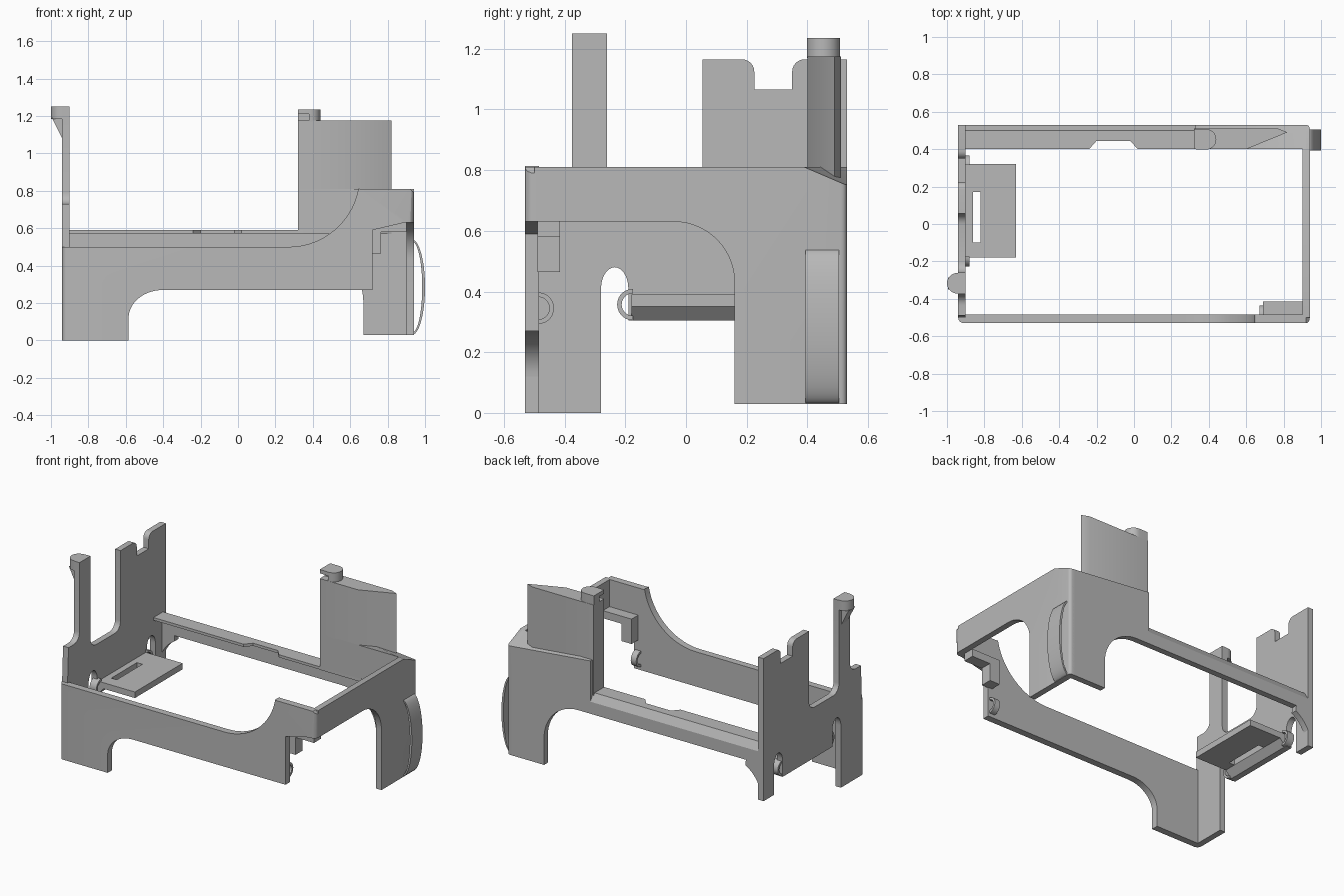
import bpy
import bmesh
from math import cos, sin, radians, pi
from mathutils import Vector

cube = bpy.data.objects.get("Cube")
if cube:
    bpy.data.objects.remove(cube, do_unlink=True)

GREY = (0.48, 0.48, 0.48, 1)
grey = bpy.data.materials.new("plain_grey")
grey.use_nodes = True
grey.diffuse_color = GREY
grey.node_tree.nodes["Principled BSDF"].inputs["Base Color"].default_value = GREY

parts = []


def arc(cu, cv, r, a0, a1, n=14, rv=None):
    """Points of an arc, angles in degrees."""
    rv = rv or r
    return [(cu + r * cos(radians(a0 + (a1 - a0) * i / n)),
             cv + rv * sin(radians(a0 + (a1 - a0) * i / n))) for i in range(n + 1)]


def prism(name, pts, axis, lo, hi, round_edge=None, radius=0.03, cut=None):
    """Extrude an outline along an axis, optionally round chosen edges or slice with a plane."""
    place = {"x": lambda u, v, w: (w, u, v),
             "y": lambda u, v, w: (u, w, v),
             "z": lambda u, v, w: (u, v, w)}[axis]
    bm = bmesh.new()
    rings = [[bm.verts.new(place(u, v, w)) for u, v in pts] for w in (lo, hi)]
    n = len(pts)
    for ring in rings:
        bm.faces.new(ring)
    for i in range(n):
        j = (i + 1) % n
        bm.faces.new((rings[0][i], rings[0][j], rings[1][j], rings[1][i]))
    bmesh.ops.recalc_face_normals(bm, faces=bm.faces)
    if round_edge:
        picked = [e for e in bm.edges if round_edge(e.verts[0].co, e.verts[1].co)]
        bmesh.ops.bevel(bm, geom=picked, offset=radius, segments=4,
                        profile=0.5, affect="EDGES")
    if cut:
        a, b, c = (Vector(p) for p in cut)
        normal = (b - a).cross(c - a)
        normal = normal if normal.z > 0 else -normal
        res = bmesh.ops.bisect_plane(bm, geom=bm.verts[:] + bm.edges[:] + bm.faces[:],
                                     plane_co=a, plane_no=normal, clear_outer=True)
        edges = [g for g in res["geom_cut"] if isinstance(g, bmesh.types.BMEdge)]
        bmesh.ops.holes_fill(bm, edges=edges, sides=0)
    bmesh.ops.recalc_face_normals(bm, faces=bm.faces)
    mesh = bpy.data.meshes.new(name)
    bm.to_mesh(mesh)
    bm.free()
    mesh.materials.append(grey)
    obj = bpy.data.objects.new(name, mesh)
    bpy.context.collection.objects.link(obj)
    parts.append(obj)
    return obj


def box(name, x0, x1, y0, y1, z0, z1):
    return prism(name, [(x0, y0), (x1, y0), (x1, y1), (x0, y1)], "z", z0, z1)


def upright_at(x, y):
    """Select vertical edges at one plan corner."""
    return lambda a, b: all(abs(p.x - x) < 0.001 and abs(p.y - y) < 0.001 for p in (a, b))


# Front wall: leg on one side, sweeping rise to the tall corner on the other
front = [(-0.94, 0), (-0.585, 0), (-0.585, 0.12)]
front += arc(-0.40, 0.12, 0.185, 180, 90, rv=0.15)
front += [(0.72, 0.27), (0.72, 0.59), (0.89, 0.63), (0.94, 0.63), (0.94, 0.79),
          (0.92, 0.81), (0.65, 0.81)]
front += arc(0.27, 0.88, 0.38, -10, -90) + [(-0.94, 0.50)]
prism("front_wall", front, "y", -0.53, -0.485,
      lambda a, b: upright_at(-0.94, -0.53)(a, b) or upright_at(0.94, -0.53)(a, b))

# Plane that slopes down the rear outer corner
corner_cut = [(0.94, 0.39, 0.81), (0.94, 0.53, 0.75), (0.33, 0.53, 0.81)]

# Right wall with quarter-round opening
right = [(-0.50, 0.81), (-0.50, 0.63)] + arc(-0.04, 0.43, 0.20, 90, 0)
right += [(0.16, 0.03), (0.53, 0.03), (0.53, 0.81)]
prism("right_wall", right, "x", 0.90, 0.94, upright_at(0.94, 0.53), 0.02, corner_cut)

# Back wall: tall leg, arched into the thin rail, short leg at the other end
back = [(0.92, 0.03), (0.67, 0.03)] + arc(0.42, 0.21, 0.25, 0, 90)
back += [(-0.81, 0.46)] + arc(-0.69, 0.22, 0.235, 120, 180, 8)
back += [(-0.94, 0.22), (-0.94, 0.54), (0.33, 0.54), (0.33, 0.81), (0.92, 0.81)]
prism("back_wall", back, "y", 0.49, 0.53, cut=corner_cut)

# Rail shelf with sloped outer edge and a shallow notch on the inside
shelf = [(0.40, 0.572), (0.49, 0.572), (0.49, 0.54), (0.53, 0.54), (0.50, 0.59), (0.40, 0.59)]
prism("rail_shelf_left", shelf, "x", -0.92, -0.24)
prism("rail_shelf_right", shelf, "x", 0.02, 0.35)
prism("rail_shelf_notch", [(-0.24, 0.40), (-0.20, 0.445), (-0.02, 0.445), (0.02, 0.40),
                           (0.02, 0.50), (-0.24, 0.50)], "z", 0.572, 0.59)
prism("rail_slope", [(0.49, 0.54), (0.53, 0.54), (0.50, 0.59), (0.49, 0.59)], "x", -0.24, 0.02)

# Rear shoulder and tower
prism("rear_shoulder", [(0.33, 0.40), (0.92, 0.40), (0.92, 0.51), (0.33, 0.51)],
      "z", 0.59, 0.81, cut=corner_cut)
prism("tower", [(0.32, 0.40), (0.60, 0.40), (0.82, 0.49), (0.77, 0.51), (0.32, 0.51)],
      "z", 0.57, 1.175)
peg = [(0.32, 0.45), (0.38, 0.45), (0.38, 0.40)] + arc(0.385, 0.453, 0.055, -90, 90) + [(0.32, 0.508)]
prism("tower_peg", peg, "z", 1.17, 1.21)
prism("tower_peg_cap", [(0.32, 0.40)] + arc(0.385, 0.453, 0.055, -90, 90) + [(0.32, 0.508)],
      "z", 1.21, 1.235)

# Left wall: leg, two arched slots, post and notched panel
left = [(-0.50, 0), (-0.28, 0)] + arc(-0.235, 0.41, 0.045, 180, 0, rv=0.07)
left += [(-0.19, 0.305), (0.33, 0.305)] + arc(0.375, 0.41, 0.045, 180, 0, rv=0.07)
left += [(0.42, 0.22), (0.53, 0.22), (0.53, 1.165)]
left += arc(0.39, 1.125, 0.04, 90, 180, 6) + [(0.35, 1.065), (0.225, 1.065)]
left += arc(0.185, 1.125, 0.04, 0, 90, 6) + [(0.055, 1.165)]
left += arc(-0.005, 0.70, 0.06, 0, -90, 6) + arc(-0.20, 0.70, 0.06, -90, -180, 6)
left += [(-0.26, 1.25), (-0.375, 1.25)] + arc(-0.435, 0.79, 0.06, 0, -90, 6)
left += [(-0.49, 0.73), (-0.50, 0.50)]
prism("left_wall", left, "x", -0.94, -0.90)

# Rounded hook at the top of the post, with its supporting wedge
hook = arc(-0.945, -0.317, 0.055, 90, 270) + [(-0.92, -0.372), (-0.92, -0.262)]
prism("post_hook", hook, "z", 1.185, 1.25)
prism("post_hook_wedge", [(-0.995, 1.19), (-0.94, 1.08), (-0.92, 1.08), (-0.92, 1.19)],
      "y", -0.35, -0.285)

# Shelf plate with a long slot, made of four strips
box("plate_outer", -0.82, -0.63, -0.18, 0.32, 0.35, 0.39)
box("plate_inner", -0.91, -0.86, -0.18, 0.32, 0.35, 0.39)
box("plate_end_front", -0.86, -0.82, -0.18, -0.10, 0.35, 0.39)
box("plate_end_back", -0.86, -0.82, 0.17, 0.32, 0.35, 0.39)
prism("plate_gusset", [(-0.90, 0.305), (-0.86, 0.35), (-0.90, 0.35)], "y", -0.18, 0.32)


# Small half-ring clips
def clip(name, y, z, start, x0, x1):
    ring = arc(y, z, 0.052, start, start + 180) + arc(y, z, 0.037, start + 180, start)
    prism(name, ring, "x", x0, x1)


clip("clip_front_wall", -0.487, 0.345, -90, 0.67, 0.71)
clip("clip_plate_front", -0.175, 0.357, 90, -0.93, -0.88)
clip("clip_plate_back", 0.315, 0.357, -90, -0.93, -0.88)

# Bracket hanging inside the tall front corner
bracket = [(0.90, 0.63), (0.69, 0.63), (0.69, 0.465), (0.765, 0.465), (0.765, 0.58), (0.90, 0.58)]
prism("inner_bracket", bracket, "y", -0.49, -0.415)

# Bowed strap on the outer right wall
strap = arc(0.93, 0.285, 0.07, 90, -90, 24, 0.255) + arc(0.93, 0.285, 0.055, -90, 90, 24, 0.245)
prism("side_strap", strap, "y", 0.393, 0.505)

# Soft shading on curves, crisp edges elsewhere
bpy.ops.object.select_all(action="DESELECT")
for obj in parts:
    obj.select_set(True)
bpy.context.view_layer.objects.active = parts[0]
bpy.ops.object.shade_smooth_by_angle(angle=radians(25))
